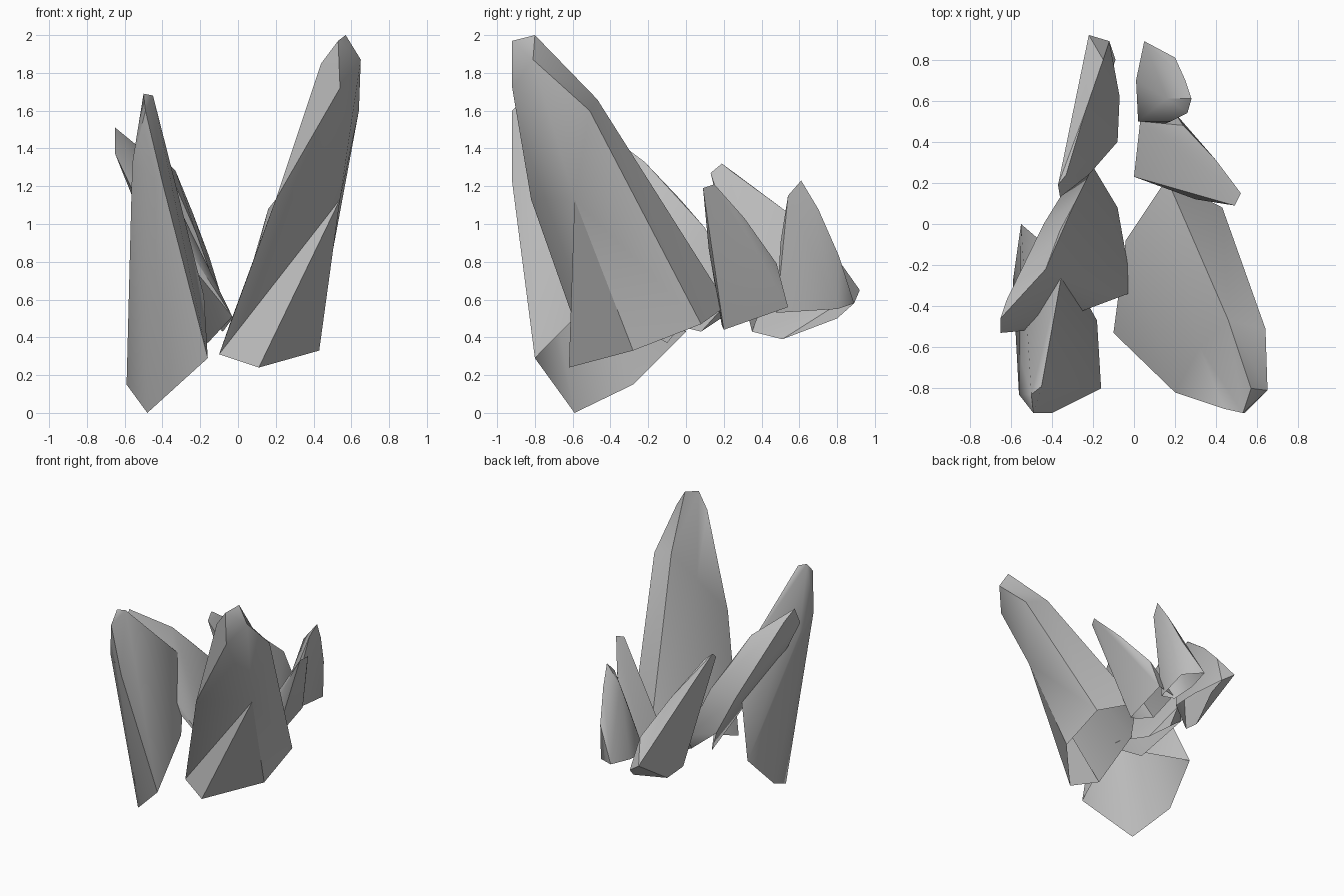
import bpy
import bmesh
import math

# Remove the default object
default = bpy.data.objects.get("Cube")
if default:
    bpy.data.objects.remove(default, do_unlink=True)

# Single stone colour
stone = bpy.data.materials.new("grey_stone")
stone.use_nodes = True
stone.diffuse_color = (.5, .5, .5, 1)
stone.node_tree.nodes["Principled BSDF"].inputs["Base Color"].default_value = stone.diffuse_color


def finish_shard(name, bm):
    """Turn the mesh into an object with soft shallow edges and crisp steep ones."""
    bmesh.ops.recalc_face_normals(bm, faces=bm.faces)
    mesh = bpy.data.meshes.new(name)
    bm.to_mesh(mesh)
    bm.free()
    mesh.materials.append(stone)
    shard = bpy.data.objects.new(name, mesh)
    bpy.context.collection.objects.link(shard)
    bpy.ops.object.select_all(action="DESELECT")
    shard.select_set(True)
    bpy.context.view_layer.objects.active = shard
    bpy.ops.object.shade_smooth_by_angle(angle=math.radians(40))


def hull_shard(name, tip, body, base):
    """Wrap a faceted skin around the corners and leave the base open."""
    bm = bmesh.new()
    for corner in tip + body:
        bm.verts.new(corner)
    rim = {bm.verts.new(corner) for corner in base}
    hull = bmesh.ops.convex_hull(bm, input=bm.verts)
    loose = [v for v in hull["geom_interior"] if isinstance(v, bmesh.types.BMVert)]
    rim -= set(loose)
    bmesh.ops.delete(bm, geom=loose, context="VERTS")
    floor = [f for f in bm.faces if rim.issuperset(f.verts)]
    bmesh.ops.delete(bm, geom=floor, context="FACES")
    finish_shard(name, bm)


def loft_shard(name, rings, apex):
    """Bridge matching rings from the open base and fan the last one to the apex.
    Corners repeated within a ring merge, so quads become triangles there."""
    bm = bmesh.new()
    rings = rings + [[apex] * len(rings[0])]
    loops = [[bm.verts.new(corner) for corner in ring] for ring in rings]
    for low, high in zip(loops, loops[1:]):
        for i in range(len(low)):
            j = (i + 1) % len(low)
            bm.faces.new((low[i], low[j], high[j], high[i]))
    bmesh.ops.remove_doubles(bm, verts=bm.verts, dist=.001)
    bmesh.ops.triangulate(bm, faces=bm.faces)
    finish_shard(name, bm)


# Tallest shard, leaning to the front left, with a slightly hollow front
left_foot = (-.1, -.53, .31)
front_corner = (.54, -.59, 1.13)
front_tip = (.54, -.92, 1.72)
side_tip = (.65, -.81, 1.87)
loft_shard("tall_left_shard", [
    [left_foot, left_foot, (.11, -.62, .24), (.43, -.28, .33),
     (.43, .08, .47), (.16, .22, .57), (-.04, -.08, .48)],
    [(.2, -.82, 1.13), front_corner, front_corner, front_corner,
     (.64, -.51, 1.6), (.46, -.47, 1.66), (.32, -.6, 1.43)],
    [(.44, -.9, 1.85), front_tip, front_tip, side_tip,
     side_tip, (.57, -.8, 2), (.53, -.92, 1.97)]],
    apex=(.53, -.92, 1.97))

# Upright blade at the front right
hull_shard(
    "front_right_shard",
    tip=[(-.5, -.83, 1.69), (-.45, -.79, 1.68), (-.49, -.92, 1.6)],
    body=[(-.56, -.83, 1.32), (-.4, -.92, 1.22), (-.38, -.69, 1.25),
          (-.55, -.66, 1.2), (-.34, -.18, 1.08)],
    base=[(-.48, -.59, 0), (-.59, -.28, .15), (-.55, 0, .43),
          (-.16, -.8, .29), (-.18, -.47, .62)])

# Slanted shard crossing behind the blade
hull_shard(
    "middle_right_shard",
    tip=[(-.65, -.46, 1.51), (-.65, -.53, 1.37), (-.62, -.37, 1.43)],
    body=[(-.54, -.52, 1.14), (-.43, -.22, 1.33), (-.36, -.03, 1.13),
          (-.29, .1, .98), (-.27, -.43, .88), (-.52, -.22, 1.1),
          (-.44, 0, .9), (-.2, .28, .65)],
    base=[(-.19, .2, .51), (-.08, .08, .43), (-.07, -.03, .47),
          (-.03, -.2, .5), (-.03, -.34, .51), (-.16, -.1, .37),
          (-.36, .13, .65)])

# Slanted shard at the back right
hull_shard(
    "back_right_shard",
    tip=[(-.37, .19, 1.32), (-.36, .13, 1.27), (-.33, .24, 1.28)],
    body=[(-.24, .54, 1.06), (-.22, .24, .95), (-.15, .8, .82),
          (-.22, .92, .65)],
    base=[(-.12, .89, .58), (-.07, .62, .56), (-.08, .4, .56),
          (-.22, .35, .43), (-.19, .51, .39), (-.14, .62, .43),
          (-.09, .8, .5)])

# Small shard at the back
hull_shard(
    "back_left_shard",
    tip=[(.28, .61, 1.23), (.26, .54, 1.15)],
    body=[(.25, .7, 1.08), (.2, .81, .83), (.18, .5, .9), (.16, .61, 1.08)],
    base=[(.05, .89, .58), (.01, .7, .56), (.02, .5, .54),
          (.13, .48, .53), (.2, .8, .55)])

# Small shard behind the tallest one
hull_shard(
    "middle_left_shard",
    tip=[(.52, .15, 1.21), (.49, .09, 1.19)],
    body=[(.4, .31, 1.03), (.35, .22, .86), (.3, .12, .87), (.24, .48, .79)],
    base=[(0, .23, .5), (.13, .19, .46), (.2, .2, .44),
          (.2, .54, .56), (.03, .5, .56)])
